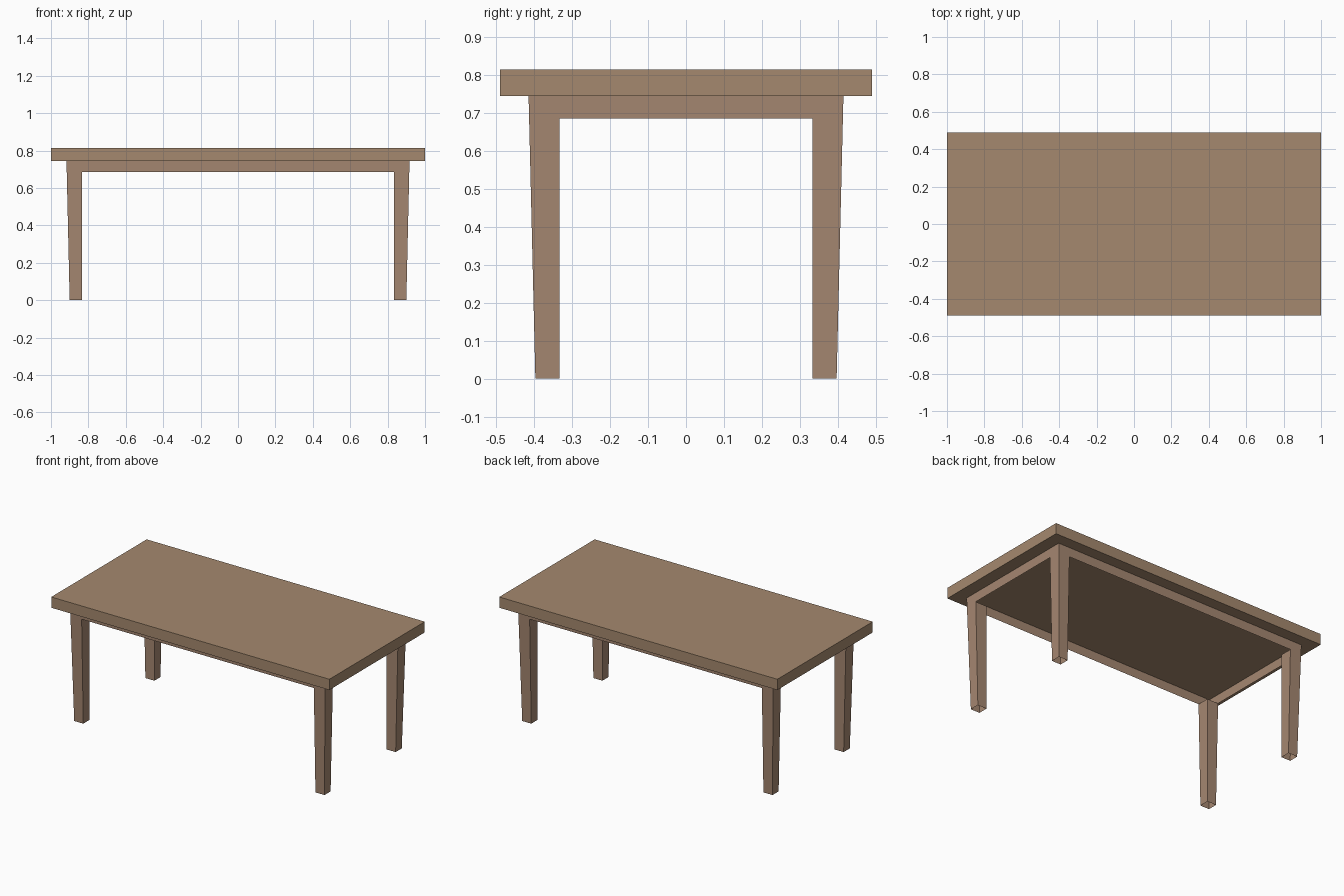
import bpy, bmesh

if "Cube" in bpy.data.objects:
    bpy.data.objects.remove(bpy.data.objects["Cube"])

Z_TOP, Z_SLAB, Z_APRON = 0.815, 0.745, 0.685   # top, slab underside, apron bottom
OUT_TOP, OUT_FOOT = (0.917, 0.415), (0.90, 0.397)
INNER = (0.835, 0.334)


def material(name, rgb):
    m = bpy.data.materials.new(name)
    m.diffuse_color = (*rgb, 1)
    m.use_nodes = True
    m.node_tree.nodes["Principled BSDF"].inputs["Base Color"].default_value = m.diffuse_color
    return m


top_mat = material("tabletop_wood", (0.376, 0.25, 0.156))
leg_mat = material("leg_wood", (0.376, 0.242, 0.165))


def outer(z):
    """Outer corner of the tapered frame at height z."""
    t = z / Z_SLAB
    return [f + (o - f) * t for f, o in zip(OUT_FOOT, OUT_TOP)]


def tube(name, low, high, mat, capped=False):
    """Skin between two rings of four points, optionally closed."""
    bm = bmesh.new()
    a = [bm.verts.new(p) for p in low]
    b = [bm.verts.new(p) for p in high]
    for i in range(4):
        j = (i + 1) % 4
        bm.faces.new((a[i], a[j], b[j], b[i]))
    if capped:
        bm.faces.new(a[::-1])
        bm.faces.new(b)
    bmesh.ops.recalc_face_normals(bm, faces=bm.faces)
    me = bpy.data.meshes.new(name)
    bm.to_mesh(me)
    bm.free()
    me.materials.append(mat)
    ob = bpy.data.objects.new(name, me)
    bpy.context.collection.objects.link(ob)
    return ob


def ring(x0, x1, y0, y1, z):
    return [(x0, y0, z), (x1, y0, z), (x1, y1, z), (x0, y1, z)]


# tabletop slab
tube("tabletop", ring(-1, 1, -0.49, 0.49, Z_SLAB), ring(-1, 1, -0.49, 0.49, Z_TOP), top_mat, True)

# thin apron running round under the slab
rings = []
for z in (Z_APRON, Z_SLAB):
    x, y = outer(z)
    rings.append(ring(-x, x, -y, y, z))
tube("apron", *rings, leg_mat)

# four legs, tapered on the outer sides, hollow and open at the ends
for sx, side in ((-1, "left"), (1, "right")):
    for sy, end in ((-1, "front"), (1, "back")):
        rings = []
        for z in (0, Z_APRON):
            x, y = outer(z)
            rings.append(ring(sx * INNER[0], sx * x, sy * INNER[1], sy * y, z))
        tube(f"{end}_{side}_leg", *rings, leg_mat)
